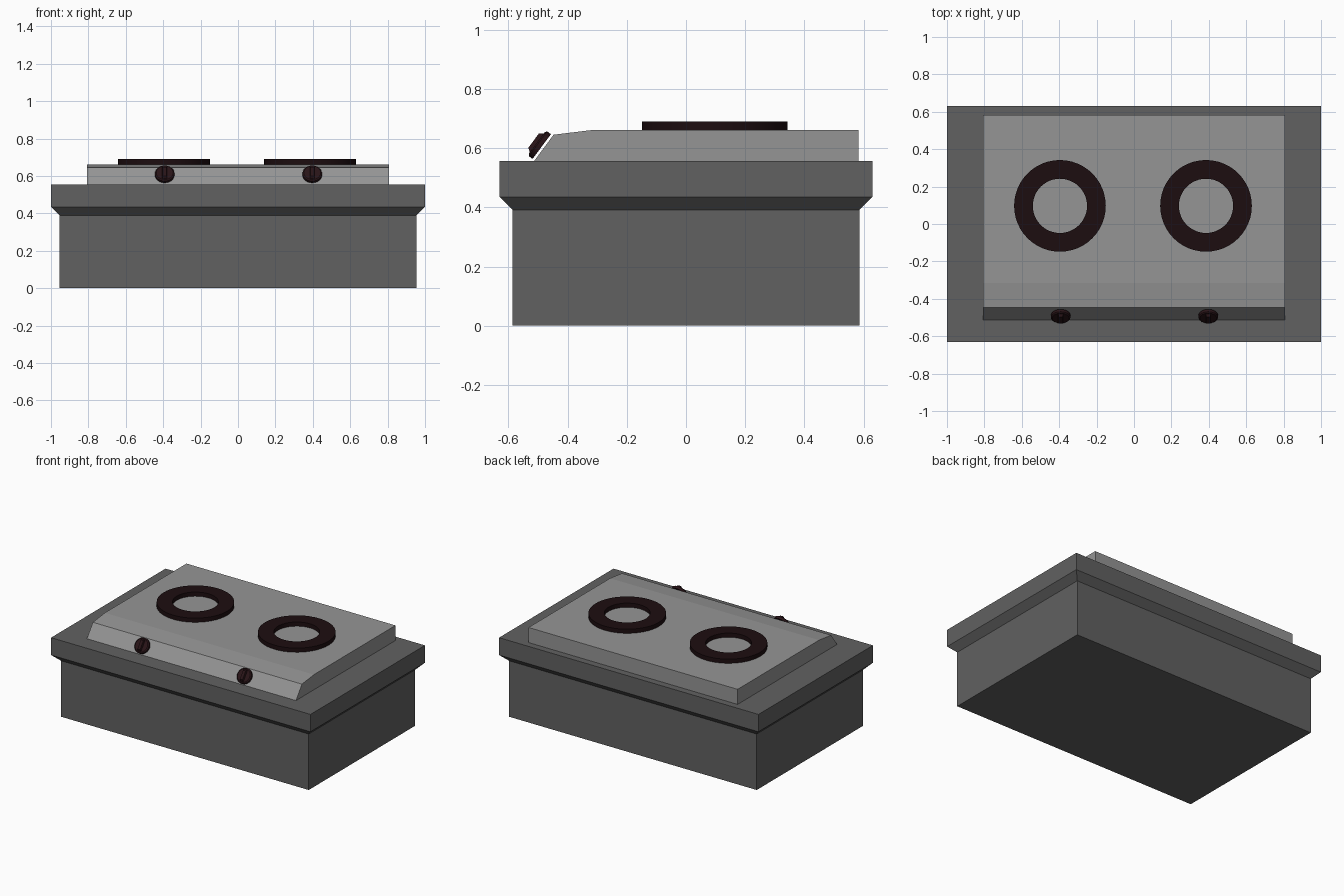
import bpy, bmesh, math
from mathutils import Matrix, Vector

if "Cube" in bpy.data.objects:
    bpy.data.objects.remove(bpy.data.objects["Cube"])


def material(name, rgb):
    m = bpy.data.materials.new(name)
    m.diffuse_color = (*rgb, 1)
    m.use_nodes = True
    m.node_tree.nodes["Principled BSDF"].inputs["Base Color"].default_value = m.diffuse_color
    return m


dark_grey = material("dark_grey", (0.12, 0.12, 0.12))
mid_grey = material("mid_grey", (0.3, 0.3, 0.3))
black = material("ring_black", (0.012, 0.004, 0.005))
knob_dark = material("knob_dark", (0.022, 0.007, 0.009))


def skin(name, loops, mat, matrix=None, closed=False, smooth=False):
    """Bridge equal-length loops; cap the ends, or join last to first."""
    bm = bmesh.new()
    rows = [[bm.verts.new(p) for p in loop] for loop in loops]
    pairs = list(zip(rows, rows[1:]))
    if closed:
        pairs.append((rows[-1], rows[0]))
    else:
        bm.faces.new(rows[0])
        bm.faces.new(rows[-1])
    n = len(rows[0])
    for a, b in pairs:
        for i in range(n):
            j = (i + 1) % n
            bm.faces.new((a[i], a[j], b[j], b[i]))
    bmesh.ops.recalc_face_normals(bm, faces=bm.faces)
    me = bpy.data.meshes.new(name)
    bm.to_mesh(me)
    bm.free()
    me.materials.append(mat)
    ob = bpy.data.objects.new(name, me)
    bpy.context.collection.objects.link(ob)
    if matrix:
        ob.matrix_world = matrix
    if smooth:
        bpy.ops.object.select_all(action='DESELECT')
        ob.select_set(True)
        bpy.context.view_layer.objects.active = ob
        bpy.ops.object.shade_smooth_by_angle(angle=math.radians(30))
    return ob


def rect(hx, hy, z):
    return [(-hx, -hy, z), (hx, -hy, z), (hx, hy, z), (-hx, hy, z)]


def circle(r, z, n):
    return [(r * math.cos(2 * math.pi * i / n), r * math.sin(2 * math.pi * i / n), z)
            for i in range(n)]


# Cabinet with chamfered overhanging worktop
skin("cabinet", [rect(0.955, 0.585, 0), rect(0.955, 0.585, 0.39),
                 rect(1.0, 0.63, 0.435), rect(1.0, 0.63, 0.556)], dark_grey)

# Raised hob panel with sloping control face at the front
profile = [(-0.513, 0.556), (-0.447, 0.645), (-0.315, 0.661), (0.583, 0.661), (0.583, 0.556)]
skin("hob_panel", [[(x, y, z) for y, z in profile] for x in (-0.806, 0.806)], mid_grey)

# Burner rings
for side, x in (("left", -0.396), ("right", 0.385)):
    section = [(0.245, 0), (0.245, 0.029), (0.145, 0.029), (0.145, 0)]
    skin("burner_ring_" + side, [circle(r, z, 48) for r, z in section], black,
         Matrix.Translation((x, 0.097, 0.661)), closed=True, smooth=True)

# Control knobs: bevelled dial with a grip bar, tilted onto the sloping face
normal = Vector((0, -0.089, 0.066)).normalized()
up = Vector((0, 0.066, 0.089)).normalized()
frame = Matrix((up.cross(normal), up, normal)).transposed().to_4x4()
for side, x in (("left", -0.392), ("right", 0.397)):
    place = Matrix.Translation((x, -0.487, 0.605)) @ frame
    skin("knob_dial_" + side, [circle(0.052, 0, 24), circle(0.052, 0.016, 24),
                               circle(0.045, 0.021, 24)], knob_dark, place, smooth=True)
    skin("knob_grip_" + side, [rect(0.014, 0.042, 0.018), rect(0.010, 0.03, 0.034)],
         knob_dark, place)
